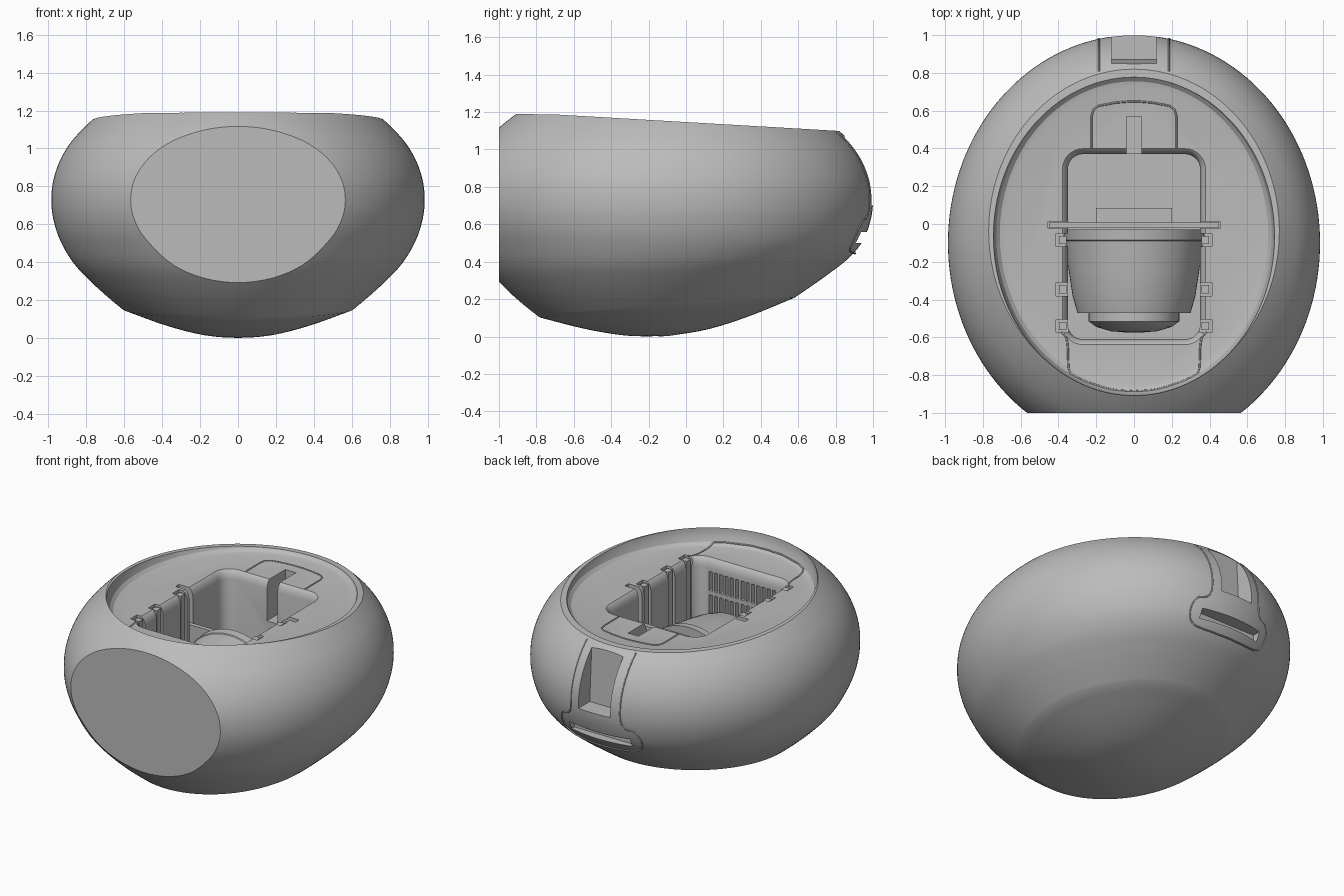
import bpy, bmesh
from math import sin, cos, pi, sqrt, radians
from mathutils import Vector

if "Cube" in bpy.data.objects:
    bpy.data.objects.remove(bpy.data.objects["Cube"])

grey = bpy.data.materials.new("plain_grey")
grey.use_nodes = True
grey.diffuse_color = (0.5, 0.5, 0.5, 1)
grey.node_tree.nodes["Principled BSDF"].inputs["Base Color"].default_value = (0.5, 0.5, 0.5, 1)


def add_object(name, bm):
    bmesh.ops.recalc_face_normals(bm, faces=bm.faces)
    mesh = bpy.data.meshes.new(name)
    bm.to_mesh(mesh)
    bm.free()
    mesh.materials.append(grey)
    obj = bpy.data.objects.new(name, mesh)
    bpy.context.collection.objects.link(obj)
    return obj


def loft(name, rings):
    """Skin closed rings of equal length and cap both ends."""
    bm = bmesh.new()
    loops = [[bm.verts.new(p) for p in ring] for ring in rings]
    n = len(loops[0])
    for a, b in zip(loops, loops[1:]):
        for i in range(n):
            j = (i + 1) % n
            bm.faces.new((a[i], a[j], b[j], b[i]))
    bm.faces.new(loops[0])
    bm.faces.new(loops[-1])
    return add_object(name, bm)


def boxes(name, spans):
    """One mesh of boxes, each given as x, y and z ranges."""
    bm = bmesh.new()
    for sx, sy, sz in spans:
        made = bmesh.ops.create_cube(bm, size=1)["verts"]
        for v in made:
            v.co = [(r[0] + r[1]) / 2 + c * (r[1] - r[0]) for c, r in zip(v.co, (sx, sy, sz))]
    return add_object(name, bm)


def cut(obj, cutter):
    cutter.hide_render = True
    mod = obj.modifiers.new("cut", "BOOLEAN")
    mod.operation = "DIFFERENCE"
    mod.solver = "EXACT"
    mod.object = cutter
    graph = bpy.context.evaluated_depsgraph_get()
    mesh = bpy.data.meshes.new_from_object(obj.evaluated_get(graph))
    obj.modifiers.clear()
    obj.data = mesh
    bpy.data.objects.remove(cutter)


def lerp_table(table, t):
    for (a, va), (b, vb) in zip(table, table[1:]):
        if t <= b:
            return va + (vb - va) * max(0, t - a) / (b - a)
    return table[-1][1]


def smooth_path(pts, steps=4):
    """Catmull-Rom curve through the points."""
    p = [Vector(q) for q in pts]
    p = [2 * p[0] - p[1]] + p + [2 * p[-1] - p[-2]]
    out = []
    for a, b, c, d in zip(p, p[1:], p[2:], p[3:]):
        for i in range(steps):
            t = i / steps
            out.append(0.5 * (2 * b + (c - a) * t + (2 * a - 5 * b + 4 * c - d) * t ** 2
                              + (3 * b - a - 3 * c + d) * t ** 3))
    return out + [p[-2]]


# Egg-shaped shell: (relative radius, height)
AX, BY, CY, SEG = 0.985, 1.1, -0.1, 144
under = smooth_path([(0.02, 0.003), (0.2, 0.022), (0.4, 0.075), (0.62, 0.155)])
side = smooth_path([(0.62, 0.155), (0.7, 0.22), (0.79, 0.3), (0.885, 0.4), (0.955, 0.52),
                    (0.99, 0.63), (1, 0.73), (0.99, 0.83), (0.957, 0.93), (0.905, 1.02),
                    (0.84, 1.095), (0.77, 1.16), (0.7, 1.215), (0.6, 1.28)])


def shell_ring(k, z):
    tilt = 0.078 * min(1, max(0, (0.5 - z) / 0.345))
    ring = []
    for i in range(SEG):
        a = 2 * pi * i / SEG
        y = BY * k * sin(a)
        ring.append((AX * k * cos(a), CY + y, z + tilt * y))
    return ring


shell = loft("egg_shell", [shell_ring(*p) for p in under + side[1:]])
cut(shell, boxes("front_cutter", [((-2, 2), (-2, -1), (-1, 2))]))


def rim_z(y):
    return 1.1465 - 0.058 * y


cut(shell, loft("top_cutter", [[(x, y, rim_z(y) + h) for x, y in ((-2, -2), (2, -2), (2, 2), (-2, 2))]
                               for h in (0, 1)]))

# Shallow dish inside the rim
DISH = [(0.91, 1.075), (0.95, 1.082), (0.975, 1.1), (0.99, 1.13), (1, 1.17)]


def dish_ring(s, z):
    return [(0.748 * s * cos(2 * pi * i / SEG), -0.055 + 0.853 * s * sin(2 * pi * i / SEG), z)
            for i in range(SEG)]


cut(shell, loft("dish_cutter", [dish_ring(*p) for p in DISH + [(1, 1.4)]]))


# Deep pit with a softened edge
def round_rect(inset, z, r=0.11):
    ring = []
    for q, (sx, sy) in enumerate(((1, 1), (-1, 1), (-1, -1), (1, -1))):
        for i in range(9):
            a = pi / 2 * (q + i / 8)
            ring.append((sx * (0.38 - r) + (r - inset) * cos(a),
                         -0.12 + sy * (0.52 - r) + (r - inset) * sin(a), z))
    return ring


cut(shell, loft("pit_cutter", [round_rect(*p) for p in
                               ((0.03, 0.24), (0.03, 1.02), (0.022, 1.05), (0.01, 1.068), (0, 1.076), (0, 1.4))]))

# Slots for the plate, back notch and wall channels
CLIPS = (-0.085, -0.345, -0.54)
cut(shell, boxes("slot_cutter", [((-0.455, 0.455), (-0.025, 0.012), (0.3, 1.4))]))
cut(shell, boxes("notch_cutter", [((-0.04, 0.04), (0.3, 0.57), (0.8, 1.4))]))
cut(shell, boxes("channel_cutter", [((s * 0.38 - 0.033, s * 0.38 + 0.033), (y - 0.035, y + 0.035), (0.5, 1.4))
                                    for s in (-1, 1) for y in CLIPS]))
boxes("wall_clips", [((s * 0.378 - 0.02, s * 0.378 + 0.02), (y - 0.022, y + 0.022), (0.45, 1.065))
                     for s in (-1, 1) for y in CLIPS])

# Vent grille in the front wall of the pit
cut(shell, boxes("grille_cutter", [((i * 0.04 - 0.012, i * 0.04 + 0.012), (-0.66, -0.55), (z, z + 0.13))
                                   for i in range(-6, 7) for z in (0.54, 0.7, 0.86)]))

# Window and handle slot in the back strap
cut(shell, loft("window_cutter", [[(-0.12, y0, z), (0.12, y0, z), (0.12, 1.3, z), (-0.12, 1.3, z)]
                                  for y0, z in ((0.87, 0.7), (0.835, 1.3))]))
cut(shell, boxes("handle_cutter", [((-0.23, 0.23), (0.88, 1.3), (0.5, 0.56))]))

# Drum lying in the pit, with its stepped nose
def disc(r, y):
    return [(r * cos(2 * pi * i / 64), y, 0.52 + r * sin(2 * pi * i / 64)) for i in range(64)]


loft("drum", [disc(*p) for p in ((0.375, -0.03), (0.37, -0.085), (0.365, -0.09), (0.345, -0.25),
                                 (0.325, -0.38), (0.3, -0.47))])
loft("drum_nose", [disc(*p) for p in ((0.24, -0.46), (0.24, -0.515), (0.2, -0.545), (0.12, -0.568), (0.03, -0.575))])
boxes("drum_plate", [((-0.45, 0.45), (-0.022, 0.008), (0.25, 0.84))])
boxes("plate_bracket", [((-0.2, 0.2), (0.0, 0.085), (0.3, 0.62))])
loft("plate_knob", [disc(*p) for p in ((0.1, 0.0), (0.09, 0.025), (0.03, 0.04))])


# Panel seams laid on the surfaces
def seam(name, pts, closed=False):
    curve = bpy.data.curves.new(name, "CURVE")
    curve.dimensions = "3D"
    curve.bevel_depth = 0.005
    curve.bevel_resolution = 1
    line = curve.splines.new("POLY")
    line.points.add(len(pts) - 1)
    for p, co in zip(line.points, pts):
        p.co = (*co, 1)
    line.use_cyclic_u = closed
    curve.materials.append(grey)
    obj = bpy.data.objects.new(name, curve)
    bpy.context.collection.objects.link(obj)


def on_dish(x, y):
    s = sqrt((x / 0.748) ** 2 + ((y + 0.055) / 0.853) ** 2)
    return (x, y, lerp_table(DISH, s))


def on_back(x, z):
    k = lerp_table([(p[1], p[0]) for p in side], z)
    return (x, CY + BY * sqrt(k * k - (x / AX) ** 2), z)


def mirrored(half):
    return half + [(-x, v) for x, v in reversed(half)]


back_half = [(0.225, 0.4), (0.225, 0.57), (0.215, 0.605), (0.19, 0.625), (0.1, 0.642), (0.03, 0.648)]
seam("back_panel_seam", [on_dish(*p) for p in mirrored(back_half)])
front_half = smooth_path([(0.385, -0.57), (0.36, -0.6), (0.35, -0.66), (0.345, -0.77), (0.32, -0.8),
                          (0.25, -0.835), (0.12, -0.875), (0.01, -0.885)])
seam("front_panel_seam", [on_dish(*p) for p in mirrored([tuple(p) for p in front_half])])
strap_half = smooth_path([(0.185, 1.09), (0.185, 0.95), (0.185, 0.8), (0.19, 0.68), (0.22, 0.635), (0.27, 0.62),
                          (0.3, 0.56), (0.285, 0.49), (0.23, 0.455), (0.1, 0.445), (0.01, 0.444)])
seam("back_strap_seam", [on_back(*p) for p in mirrored([tuple(p) for p in strap_half])])

# Smooth shading with crisp edges
for obj in bpy.context.scene.objects:
    if obj.type == "MESH":
        bpy.ops.object.select_all(action="DESELECT")
        obj.select_set(True)
        bpy.context.view_layer.objects.active = obj
        bpy.ops.object.shade_smooth_by_angle(angle=radians(25))
